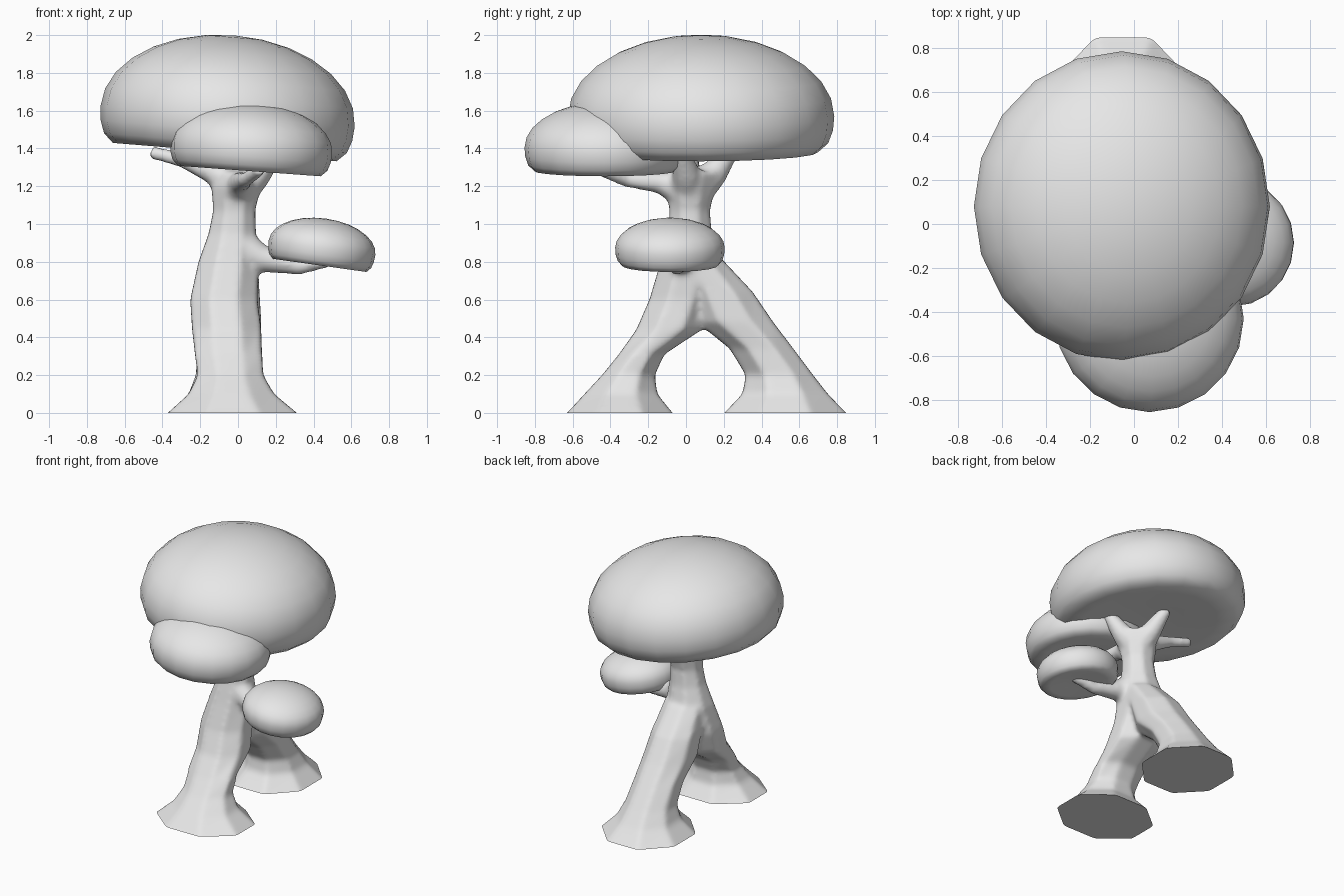
import bpy, bmesh, math
from mathutils import Vector, Matrix

cube = bpy.data.objects.get("Cube")
if cube:
    bpy.data.objects.remove(cube, do_unlink=True)

grey = bpy.data.materials.new("plain grey")
grey.use_nodes = True
tone = (0.8, 0.8, 0.8, 1)
grey.diffuse_color = tone
grey.node_tree.nodes["Principled BSDF"].inputs["Base Color"].default_value = tone


def make_object(name, bm):
    bmesh.ops.recalc_face_normals(bm, faces=bm.faces)
    mesh = bpy.data.meshes.new(name)
    bm.to_mesh(mesh)
    bm.free()
    mesh.materials.append(grey)
    obj = bpy.data.objects.new(name, mesh)
    bpy.context.collection.objects.link(obj)
    return obj


def activate(obj):
    bpy.ops.object.select_all(action="DESELECT")
    obj.select_set(True)
    bpy.context.view_layer.objects.active = obj


def skin_rings(bm, rings):
    """Join rings of vertices into a closed tube."""
    n = len(rings[0])
    for a, b in zip(rings, rings[1:]):
        for i in range(n):
            j = (i + 1) % n
            bm.faces.new((a[i], a[j], b[j], b[i]))
    bm.faces.new(rings[0])
    bm.faces.new(rings[-1])


def add_leg(bm, sections, sides=8):
    """Upright tube from (x, y, z, half width x, half width y)."""
    rings = []
    for x, y, z, rx, ry in sections:
        angles = [math.tau * (i + 0.5) / sides for i in range(sides)]
        rings.append([bm.verts.new((x + rx * 1.04 * math.cos(a),
                                    y + ry * 1.04 * math.sin(a), z)) for a in angles])
    skin_rings(bm, rings)


def add_branch(bm, path, sides=10):
    """Tapered tube along points (x, y, z, radius)."""
    pts = [Vector(p[:3]) for p in path]
    rings = []
    for k, p in enumerate(path):
        along = pts[min(k + 1, len(pts) - 1)] - pts[max(k - 1, 0)]
        turn = along.to_track_quat("Z", "Y")
        rings.append([bm.verts.new(pts[k] + turn @ Vector(
            (p[3] * math.cos(math.tau * i / sides), p[3] * math.sin(math.tau * i / sides), 0)))
            for i in range(sides)])
    skin_rings(bm, rings)


# Arched trunk: two flared legs that merge, plus branches
bm = bmesh.new()
front_leg = [(-.03, -.36, -.08, .45, .38), (-.03, -.35, 0, .355, .29),
             (-.035, -.345, .1, .235, .2), (-.04, -.305, .2, .18, .145),
             (-.05, -.235, .31, .185, .125), (-.06, -.09, .44, .19, .18),
             (-.075, -.03, .6, .185, .17), (-.05, .02, .8, .165, .16),
             (-.03, .02, .95, .13, .12), (-.02, .02, 1.07, .115, .11),
             (-.01, .025, 1.2, .135, .135), (0, .04, 1.28, .13, .13)]
back_leg = [(-.05, .53, -.08, .4, .43), (-.05, .525, 0, .32, .335),
            (-.05, .525, .1, .22, .235), (-.05, .495, .2, .18, .185),
            (-.05, .4, .34, .17, .175), (-.05, .26, .48, .18, .21),
            (-.05, .18, .64, .17, .18), (-.04, .05, .82, .15, .14)]
add_leg(bm, front_leg)
add_leg(bm, back_leg)
branches = [
    [(0, 0, .88, .11), (.13, -.03, .815, .075), (.33, -.05, .775, .045), (.5, -.07, .81, .035)],
    [(0, 0, 1.17, .1), (.01, -.14, 1.22, .06), (.04, -.32, 1.235, .04), (.12, -.46, 1.29, .035)],
    [(0, .02, 1.2, .1), (-.15, .02, 1.28, .06), (-.3, .03, 1.34, .04), (-.46, .06, 1.38, .035)],
    [(0, .02, 1.18, .11), (.11, 0, 1.27, .075), (.22, -.04, 1.42, .04)],
    [(0, .04, 1.18, .11), (-.03, .15, 1.27, .075), (-.08, .26, 1.42, .04)],
]
for path in branches:
    add_branch(bm, path)
trunk = make_object("trunk", bm)

# Fuse the tubes into one smooth skin, then trim level with the ground
activate(trunk)
remesh = trunk.modifiers.new("fuse", "REMESH")
remesh.mode = "VOXEL"
remesh.voxel_size = 0.016
soften = trunk.modifiers.new("soften", "SMOOTH")
soften.factor = 0.5
soften.iterations = 8
for name in ("fuse", "soften"):
    bpy.ops.object.modifier_apply(modifier=name)
bm = bmesh.new()
bm.from_mesh(trunk.data)
cut = bmesh.ops.bisect_plane(bm, geom=bm.verts[:] + bm.edges[:] + bm.faces[:],
                             plane_co=(0, 0, 0), plane_no=(0, 0, -1), clear_outer=True)
rim = [e for e in cut["geom_cut"] if isinstance(e, bmesh.types.BMEdge)]
bmesh.ops.holes_fill(bm, edges=rim, sides=0)
bm.to_mesh(trunk.data)
bm.free()
if not trunk.data.materials:
    trunk.data.materials.append(grey)
bpy.ops.object.shade_smooth_by_angle(angle=math.radians(40))


# Domed caps with a rounded lip and a nearly flat underside
def make_cap(name, centre, rx, ry, dome, depth, tilt, sides=20):
    profile = [(math.sin(t), dome * math.cos(t))
               for t in (math.pi / 2 * k / 7 for k in range(1, 8))]
    profile += [(.99, -.4 * depth), (.955, -.75 * depth), (.88, -depth),
                (.7, -depth), (.35, -.9 * depth)]
    bm = bmesh.new()
    rings = [[bm.verts.new((r * rx * math.cos(math.tau * i / sides),
                            r * ry * math.sin(math.tau * i / sides), z))
              for i in range(sides)] for r, z in profile]
    skin_rings(bm, rings)
    # Replace the end discs with low fans
    ends = [f for f in bm.faces if len(f.verts) == sides]
    for face in ends:
        tip = dome if face.calc_center_median().z > 0 else -.87 * depth
        hub = bmesh.ops.poke(bm, faces=[face])["verts"][0]
        hub.co.z = tip
    bm.transform(Matrix.Translation(centre) @ Matrix.Rotation(math.radians(tilt), 4, "Y"))
    cap = make_object(name, bm)
    activate(cap)
    bpy.ops.object.shade_smooth_by_angle(angle=math.radians(60))


make_cap("large_cap", (-.055, .08, 1.57), .675, .705, .43, .19, 4.7)
make_cap("middle_cap", (.07, -.43, 1.405), .43, .425, .24, .125, 4.2)
make_cap("small_cap", (.445, -.085, .875), .285, .29, .155, .095, 8)
